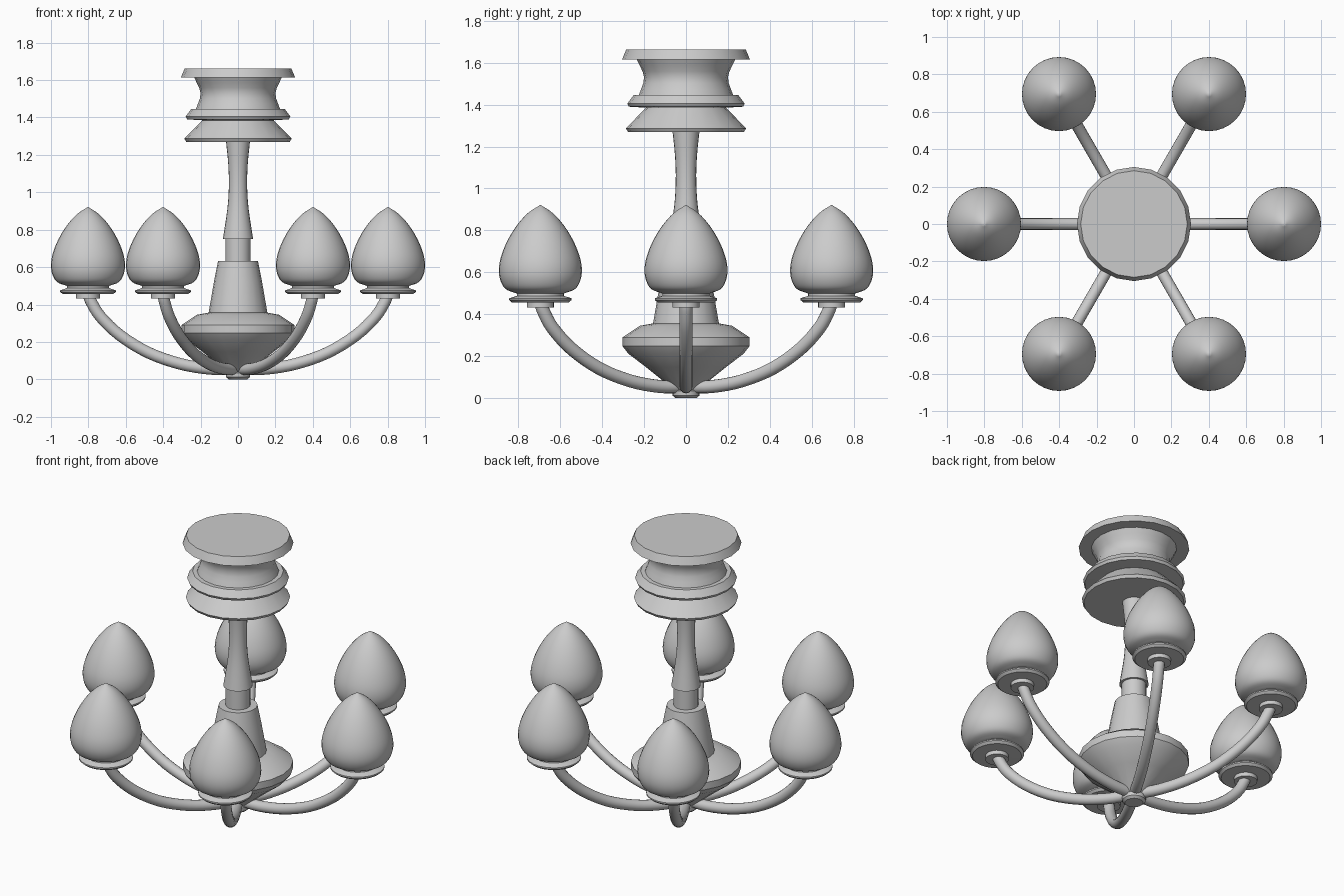
import bpy, bmesh, math
from mathutils import Vector

if "Cube" in bpy.data.objects:
    bpy.data.objects.remove(bpy.data.objects["Cube"])


def smooth_path(pts, steps=5):
    """Catmull-Rom through the given points."""
    p = [Vector(q) for q in pts]
    p = [2 * p[0] - p[1]] + p + [2 * p[-1] - p[-2]]
    out = []
    for i in range(1, len(p) - 2):
        a, b, c, d = p[i - 1:i + 3]
        for s in range(steps):
            t = s / steps
            out.append(0.5 * (2 * b + (c - a) * t + (2 * a - 5 * b + 4 * c - d) * t * t
                              + (3 * b - a - 3 * c + d) * t ** 3))
    return out + [p[-2]]


def finish(bm, name, angle):
    bmesh.ops.recalc_face_normals(bm, faces=bm.faces)
    me = bpy.data.meshes.new(name)
    bm.to_mesh(me)
    bm.free()
    ob = bpy.data.objects.new(name, me)
    bpy.context.collection.objects.link(ob)
    bpy.ops.object.select_all(action='DESELECT')
    ob.select_set(True)
    bpy.context.view_layer.objects.active = ob
    bpy.ops.object.shade_smooth_by_angle(angle=math.radians(angle))
    return ob


def lathe(name, profile, sides, center=(0, 0), angle=30):
    """Turn (radius, z) points around a vertical axis; ends are capped."""
    bm = bmesh.new()
    rings = []
    for r, z in profile:
        n = 1 if r < 1e-5 else sides
        rings.append([bm.verts.new((center[0] + r * math.cos(2 * math.pi * k / sides),
                                    center[1] + r * math.sin(2 * math.pi * k / sides), z))
                      for k in range(n)])
    for a, b in zip(rings, rings[1:]):
        for k in range(sides):
            j = (k + 1) % sides
            quad = [a[k % len(a)], a[j % len(a)], b[j % len(b)], b[k % len(b)]]
            bm.faces.new(list(dict.fromkeys(quad)))
    for ring in (rings[0], rings[-1]):
        if len(ring) > 1:
            bm.faces.new(ring)
    return finish(bm, name, angle)


def tube(name, path, radius, direction, sides=16):
    """Sweep a circle along an (r, z) path in the vertical plane of direction."""
    bm = bmesh.new()
    d = Vector((math.cos(direction), math.sin(direction), 0))
    side = Vector((-d.y, d.x, 0))
    pts = [d * p[0] + Vector((0, 0, p[1])) for p in path]
    rings = []
    for i, p in enumerate(pts):
        tan = (pts[min(i + 1, len(pts) - 1)] - pts[max(i - 1, 0)]).normalized()
        up = tan.cross(side)
        rings.append([bm.verts.new(p + radius * (math.cos(a) * side + math.sin(a) * up))
                      for a in (2 * math.pi * k / sides for k in range(sides))])
    for a, b in zip(rings, rings[1:]):
        for k in range(sides):
            j = (k + 1) % sides
            bm.faces.new((a[k], a[j], b[j], b[k]))
    bm.faces.new(rings[0])
    bm.faces.new(rings[-1])
    return finish(bm, name, 40)


# Ceiling canopy with stacked flared rings
waist = [tuple(v) for v in smooth_path([(0.225, 1.445), (0.2, 1.53), (0.235, 1.615)], 3)]
lathe("ceiling_canopy", [(0.277, 1.27), (0.287, 1.287), (0.19, 1.385), (0.272, 1.39),
                         (0.28, 1.405), (0.25, 1.445)] + waist +
      [(0.305, 1.615), (0.285, 1.663)], 20)

# Stem, collar and socket
stem = [tuple(v) for v in smooth_path([(0.081, 0.75), (0.057, 0.91), (0.049, 1.03),
                                       (0.052, 1.15), (0.065, 1.28)], 3)]
lathe("stem", stem, 20)
lathe("stem_collar", [(0.068, 0.62), (0.068, 0.76)], 20)
lathe("stem_socket", [(0.16, 0.34), (0.128, 0.525), (0.107, 0.632)], 20)

# Central bowl and bottom knob
lathe("central_bowl", [(0.05, 0.03), (0.1, 0.075), (0.19, 0.147), (0.275, 0.212),
                       (0.303, 0.248), (0.303, 0.29), (0.22, 0.345), (0.16, 0.356)], 20)
lathe("bottom_knob", [(0.05, 0.0), (0.064, 0.012), (0.066, 0.035), (0.04, 0.055)], 20)

# Six arms, each with cup and flame-shaped shade
arm_path = smooth_path([(0.02, 0.055), (0.15, 0.056), (0.31, 0.083), (0.48, 0.143),
                        (0.63, 0.235), (0.735, 0.335), (0.785, 0.415), (0.8, 0.455)], 4)
shade = [tuple(v) for v in smooth_path([(0.115, 0.5), (0.165, 0.52), (0.19, 0.56), (0.198, 0.61),
                                        (0.189, 0.67), (0.16, 0.745), (0.115, 0.82),
                                        (0.06, 0.882), (0.0, 0.922)], 4)]
for i in range(6):
    ang = i * math.pi / 3
    c = (0.802 * math.cos(ang), 0.802 * math.sin(ang))
    tube(f"arm_{i + 1}", arm_path, 0.031, ang)
    lathe(f"cup_{i + 1}", [(0.064, 0.432), (0.064, 0.455), (0.135, 0.456), (0.149, 0.468),
                           (0.149, 0.476), (0.112, 0.488), (0.112, 0.51)], 32, c)
    lathe(f"shade_{i + 1}", shade, 32, c, 40)
